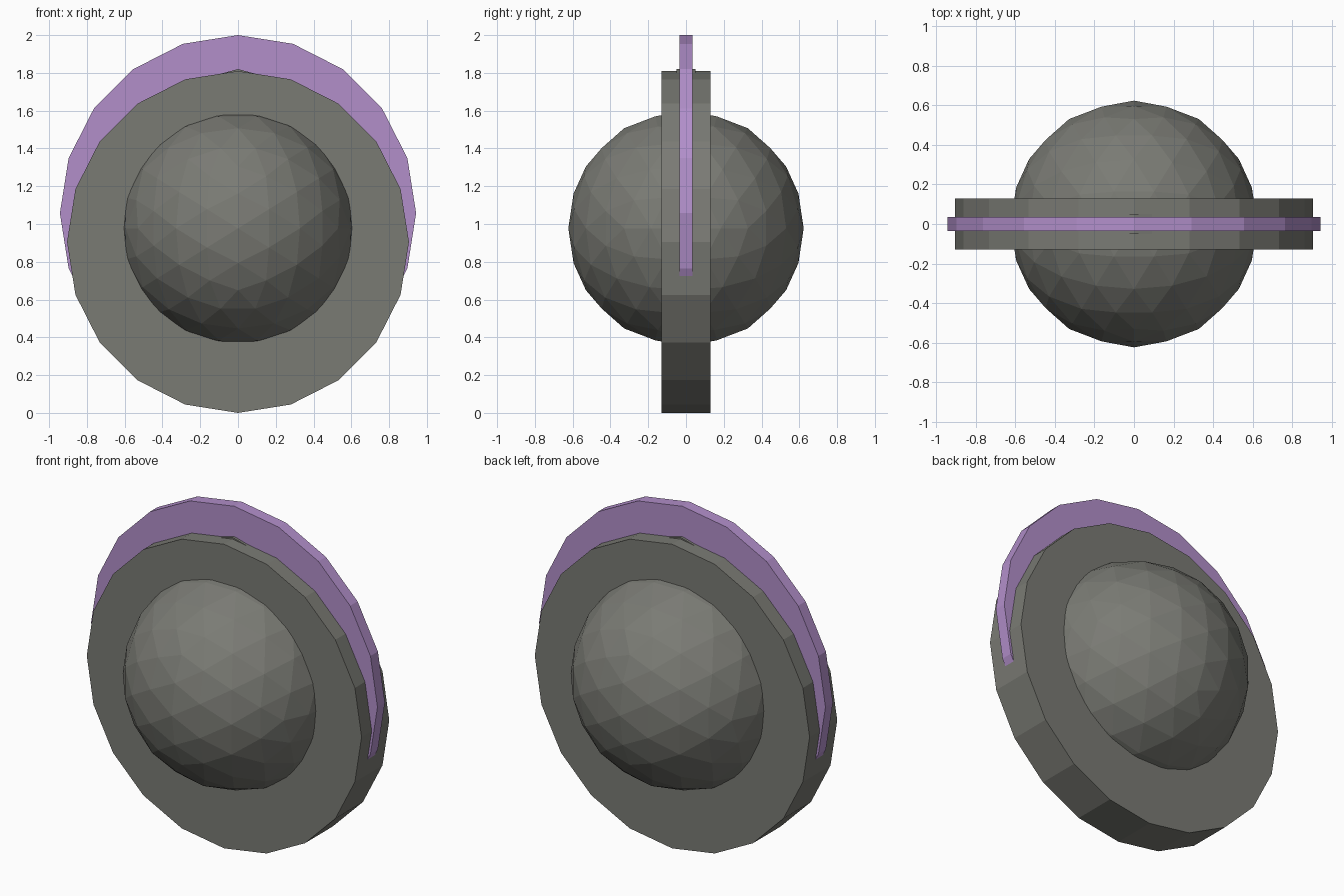
import bpy
from math import radians

if "Cube" in bpy.data.objects:
    bpy.data.objects.remove(bpy.data.objects["Cube"])


def paint(ob, name, color):
    """Give an object a plain coloured material, shared by name."""
    mat = bpy.data.materials.get(name) or bpy.data.materials.new(name)
    mat.diffuse_color = (*color, 1)
    mat.use_nodes = True
    mat.node_tree.nodes["Principled BSDF"].inputs["Base Color"].default_value = mat.diffuse_color
    ob.data.materials.append(mat)


def disc(name, radius, depth, z, sides=20):
    """Flat-sided upright disc with its axis along y and a vertex at the top."""
    bpy.ops.mesh.primitive_cylinder_add(vertices=sides, radius=radius, depth=depth,
                                        location=(0, 0, z), rotation=(radians(90), 0, 0))
    ob = bpy.context.object
    ob.name = name
    return ob


DARK_GREY = (0.194, 0.197, 0.175)
PURPLE = (0.445, 0.275, 0.592)

# Faceted ball, turned so its mirror planes line up with the axes
bpy.ops.mesh.primitive_ico_sphere_add(subdivisions=3, radius=0.623, location=(0, 0, 0.977),
                                      rotation=(0, radians(-31.717), 0))
ball = bpy.context.object
ball.name = "ball"
paint(ball, "dark_grey", DARK_GREY)

# Thick disc around the ball
paint(disc("wheel_disc", 0.905, 0.26, 0.905), "dark_grey", DARK_GREY)

# Small inner disc whose tip just pokes through the rim at the top
paint(disc("inner_disc", 0.5, 0.1, 1.32, sides=12), "dark_grey", DARK_GREY)

# Thin purple disc set higher, showing as a crescent crest
paint(disc("crest_disc", 0.943, 0.07, 1.057), "purple", PURPLE)
